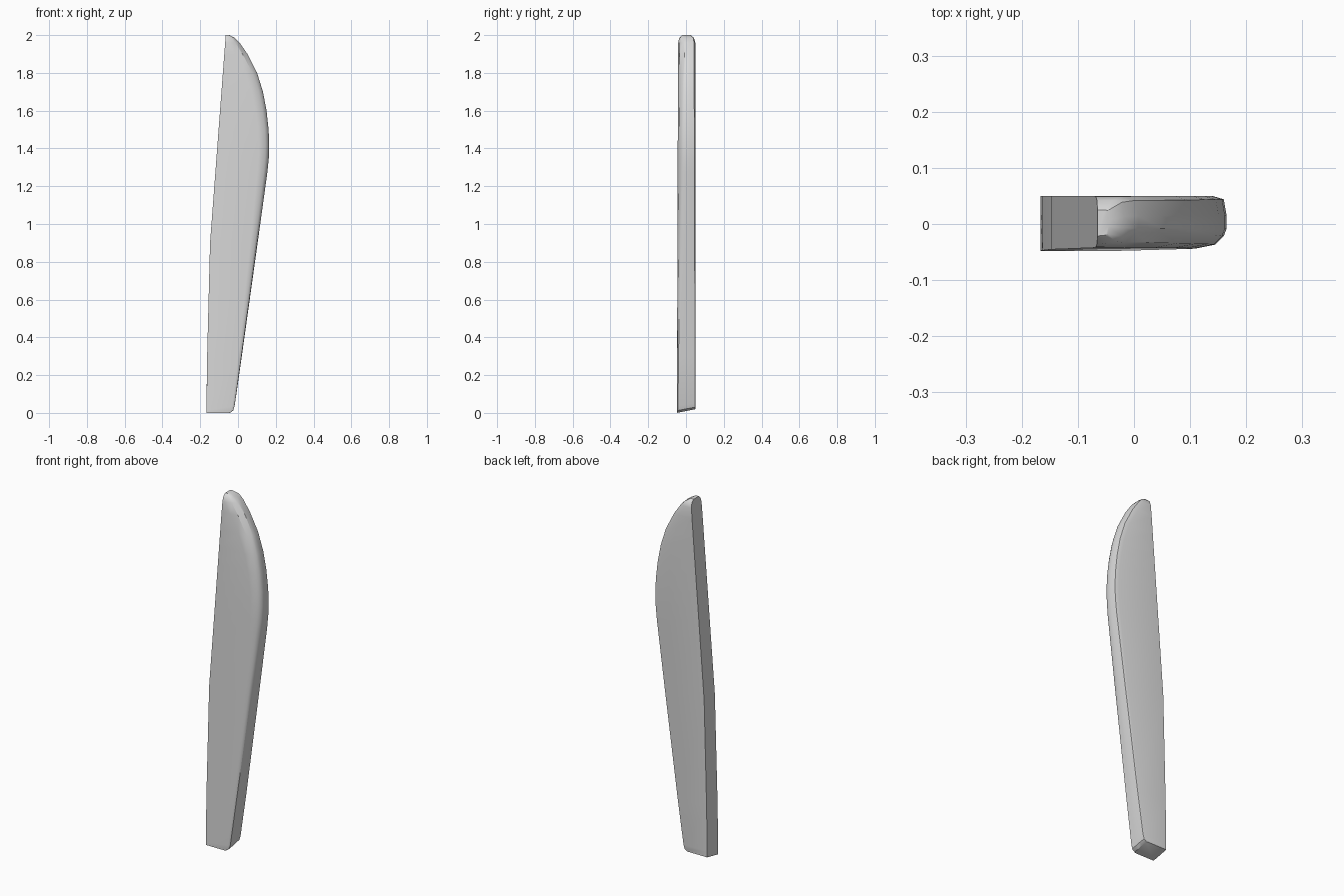
import bpy, bmesh, math

cube = bpy.data.objects.get("Cube")
if cube:
    bpy.data.objects.remove(cube, do_unlink=True)

# One plain grey material
grey = bpy.data.materials.new("light grey")
grey.use_nodes = True
colour = (0.7, 0.7, 0.7, 1)
grey.diffuse_color = colour
grey.node_tree.nodes["Principled BSDF"].inputs["Base Color"].default_value = colour

# Blade stations: height, curved edge x, edge rounding, depth scale
stations = [
    (0.0, -0.04, 0.25, 1), (0.012, -0.024, 0.25, 1), (0.035, -0.017, 0.25, 1),
    (0.3, 0.02, 0.35, 1), (0.9, 0.104, 0.7, 1),
    (1.27, 0.155, 0.95, 1), (1.35, 0.163, 1, 1), (1.42, 0.165, 1, 1),
    (1.5, 0.162, 1, 1), (1.6, 0.151, 1.05, 1), (1.7, 0.132, 1.1, 1),
    (1.8, 0.101, 1.2, 1), (1.9, 0.05, 1.3, 1), (1.96, 0.008, 1.3, 0.98),
    (1.985, -0.018, 1.2, 0.85), (2.0, -0.045, 1, 0.5),
]


def straight_edge(z):
    """Spine of the blade, with a slight bend below the middle."""
    if z < 0.9:
        return -0.167 + 0.019 * (z / 0.9) ** 1.5
    return -0.148 + 0.083 * (z - 0.9) / 1.1


def section(z, right, rounding, depth):
    """Square at the spine, rounded at the curved edge."""
    left = straight_edge(z)
    r = min(rounding, (right - left) / 0.065)
    front, back = -0.048 + 0.003 * z, 0.05
    points = [
        (left, back), (left, front),
        (right - 0.055 * r, front), (right - 0.02 * r, front + 0.007 * r),
        (right - 0.005 * r, front + 0.022 * r), (right, -0.008),
        (right, 0.015), (right - 0.005 * r, back - 0.006 * r),
        (right - 0.025 * r, back),
    ]
    # The foot is cut on a slant that fades out just above it
    slant = 0.2 * max(0, 1 - z / 0.3)
    return [(x, y * depth, z + slant * (y - front)) for x, y in points]


# Loft the blade
bm = bmesh.new()
rings = [[bm.verts.new(p) for p in section(*s)] for s in stations]
for low, high in zip(rings, rings[1:]):
    for i in range(len(low)):
        j = (i + 1) % len(low)
        bm.faces.new((low[i], low[j], high[j], high[i]))
bm.faces.new(rings[0][::-1])
bm.faces.new(rings[-1])
bmesh.ops.recalc_face_normals(bm, faces=bm.faces)

mesh = bpy.data.meshes.new("blade")
bm.to_mesh(mesh)
bm.free()
mesh.materials.append(grey)
blade = bpy.data.objects.new("blade", mesh)
bpy.context.collection.objects.link(blade)

# Smooth the curved edge, keep the spine crisp
bpy.ops.object.select_all(action="DESELECT")
blade.select_set(True)
bpy.context.view_layer.objects.active = blade
bpy.ops.object.shade_smooth_by_angle(angle=math.radians(35))
